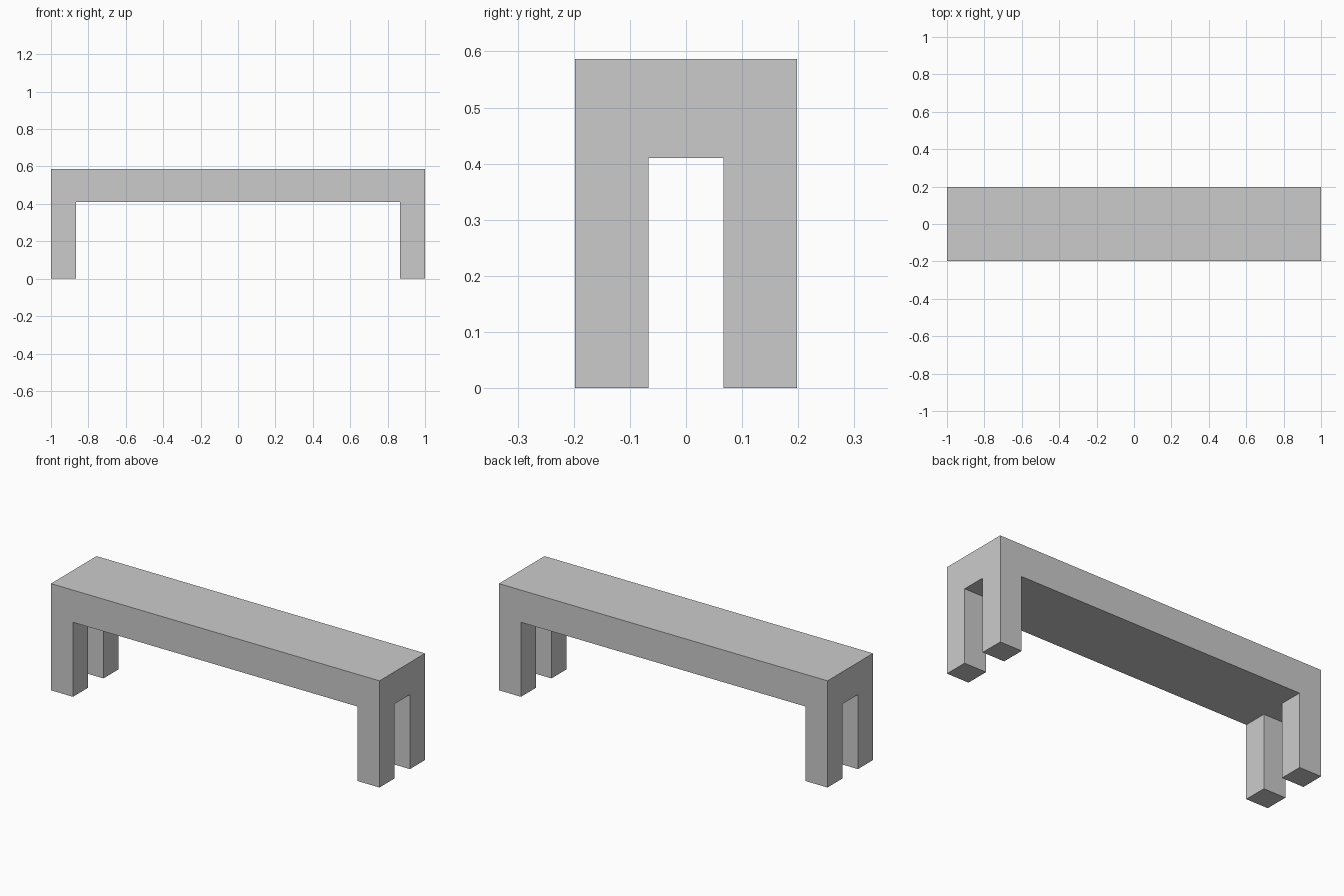
import bpy, bmesh
from mathutils import Vector

if "Cube" in bpy.data.objects:
    bpy.data.objects.remove(bpy.data.objects["Cube"])

HALF_X, HALF_Y = 1.0, 0.198   # half length and half depth
IN_X, IN_Y = 0.866, 0.067     # inner faces of the legs
SEAT_Z, TOP_Z = 0.41, 0.587   # underside and top of the seat

bm = bmesh.new()

# Seat slab
bmesh.ops.create_cube(bm, size=1)
bmesh.ops.scale(bm, vec=(2 * HALF_X, 2 * HALF_Y, TOP_Z - SEAT_Z), verts=bm.verts)
bmesh.ops.translate(bm, vec=(0, 0, (SEAT_Z + TOP_Z) / 2), verts=bm.verts)

# Loop cuts that mark out the legs
for axis, pos in ((Vector((1, 0, 0)), IN_X), (Vector((0, 1, 0)), IN_Y)):
    for side in (-1, 1):
        geom = bm.verts[:] + bm.edges[:] + bm.faces[:]
        bmesh.ops.bisect_plane(bm, geom=geom, plane_co=axis * pos * side, plane_no=axis)

# Four legs pulled down from the underside corners
bm.normal_update()
corners = []
for f in bm.faces:
    c = f.calc_center_median()
    if f.normal.z < -0.9 and abs(c.x) > IN_X and abs(c.y) > IN_Y:
        corners.append(f)
feet = bmesh.ops.extrude_discrete_faces(bm, faces=corners)["faces"]
for f in feet:
    for v in f.verts:
        v.co.z = 0

bmesh.ops.recalc_face_normals(bm, faces=bm.faces)
mesh = bpy.data.meshes.new("bench")
bm.to_mesh(mesh)
bm.free()
bench = bpy.data.objects.new("bench", mesh)
bpy.context.collection.objects.link(bench)
